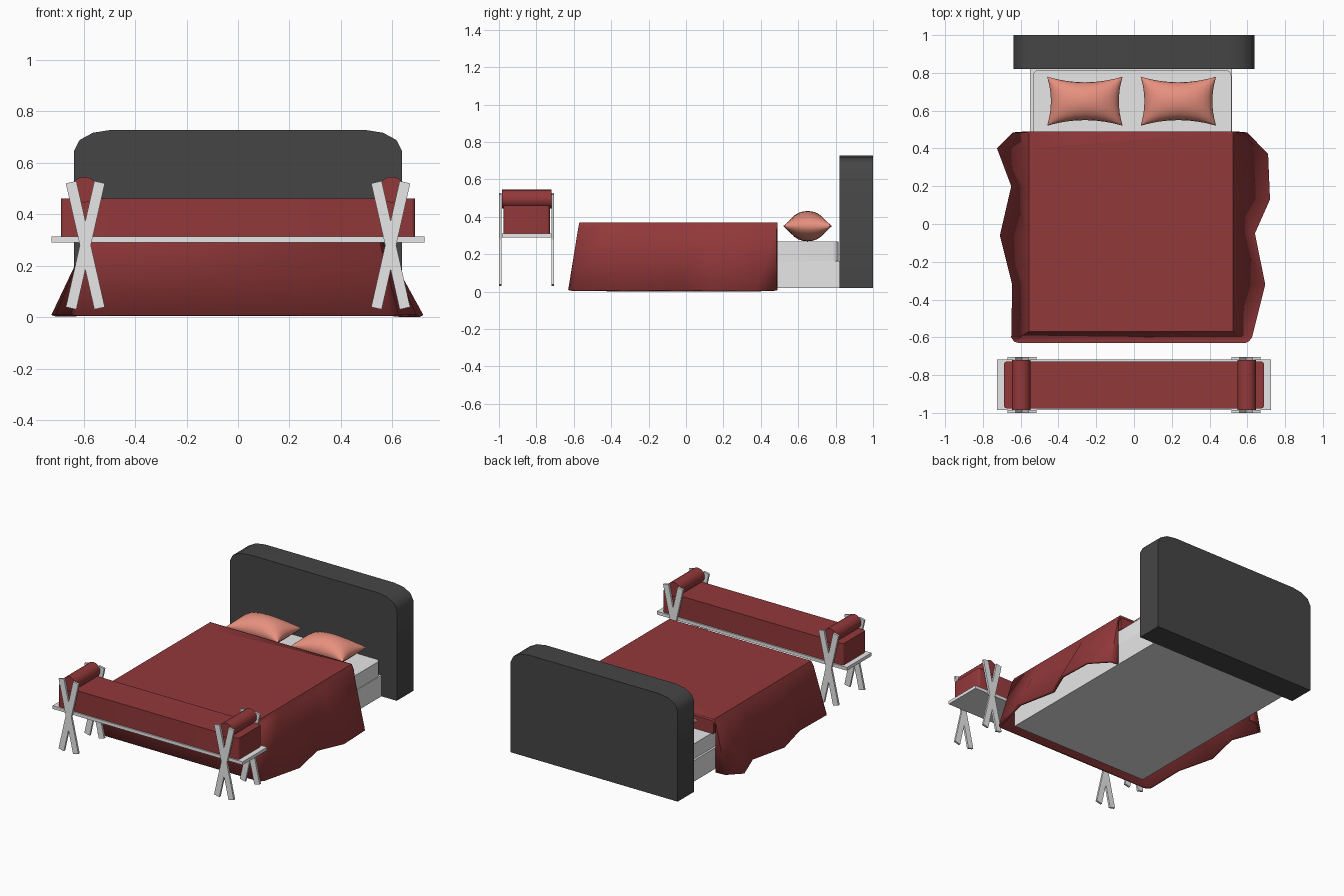
import bpy, bmesh, math
from mathutils import Matrix

if "Cube" in bpy.data.objects:
    bpy.data.objects.remove(bpy.data.objects["Cube"])


def material(name, rgb):
    m = bpy.data.materials.new(name)
    m.diffuse_color = (*rgb, 1)
    m.use_nodes = True
    m.node_tree.nodes["Principled BSDF"].inputs["Base Color"].default_value = m.diffuse_color
    return m


WHITE = material("pale grey", (0.8, 0.8, 0.8))
CHARCOAL = material("charcoal", (0.06, 0.06, 0.06))
RED = material("dark red", (0.29, 0.04, 0.042))
CORAL = material("coral", (0.80, 0.28, 0.21))


def finish(bm, name, mat, smooth=None):
    bmesh.ops.recalc_face_normals(bm, faces=bm.faces)
    mesh = bpy.data.meshes.new(name)
    bm.to_mesh(mesh)
    bm.free()
    mesh.materials.append(mat)
    if smooth:
        mesh.shade_smooth()
        mesh.set_sharp_from_angle(angle=math.radians(smooth))
    ob = bpy.data.objects.new(name, mesh)
    bpy.context.collection.objects.link(ob)
    return ob


def box(name, mat, x, y, z, corner=0, tilt=0):
    """Box from (min, max) ranges; corner rounds the upright edges, tilt turns about y."""
    bm = bmesh.new()
    bmesh.ops.create_cube(bm, size=1)
    bmesh.ops.scale(bm, vec=(x[1] - x[0], y[1] - y[0], z[1] - z[0]), verts=bm.verts)
    if corner:
        upright = [e for e in bm.edges if abs(e.verts[0].co.z - e.verts[1].co.z) > 1e-4]
        bmesh.ops.bevel(bm, geom=upright, offset=corner, segments=3, profile=0.5, affect='EDGES')
    bmesh.ops.rotate(bm, matrix=Matrix.Rotation(tilt, 3, 'Y'), verts=bm.verts)
    bmesh.ops.translate(bm, vec=(sum(x) / 2, sum(y) / 2, sum(z) / 2), verts=bm.verts)
    return finish(bm, name, mat, 40 if corner else None)


# headboard: profile with rounded top corners, extruded along y
half = [(0.637, 0.02), (0.637, 0.645), (0.615, 0.688), (0.563, 0.716), (0.493, 0.727)]
outline = half + [(-x, z) for x, z in reversed(half)]
bm = bmesh.new()
face = bm.faces.new([bm.verts.new((x, 0.82, z)) for x, z in outline])
ext = bmesh.ops.extrude_face_region(bm, geom=[face], use_keep_orig=True)
bmesh.ops.translate(bm, vec=(0, 0.18, 0), verts=[v for v in ext["geom"] if isinstance(v, bmesh.types.BMVert)])
finish(bm, "headboard", CHARCOAL, 35)

# bed base and mattress
box("bed_base", WHITE, (-0.55, 0.52), (-0.57, 0.82), (0.02, 0.165))
box("mattress", WHITE, (-0.535, 0.515), (-0.555, 0.815), (0.165, 0.268), corner=0.03)

# blanket: wavy hem lofted up to a rectangular top, open at the head end
hem = [(-0.57, 0.49), (-0.64, 0.485), (-0.725, 0.40), (-0.65, 0.20), (-0.71, -0.06), (-0.645, -0.32),
       (-0.65, -0.60), (-0.635, -0.623), (-0.61, -0.63), (0.59, -0.63), (0.61, -0.62), (0.625, -0.60),
       (0.695, -0.32), (0.64, -0.05), (0.72, 0.13), (0.71, 0.37), (0.60, 0.485), (0.54, 0.49)]


def ring(bm, xl, xr, front, z):
    return [bm.verts.new((max(xl, min(xr, x)), max(front, y), z)) for x, y in hem]


bm = bmesh.new()
rings = [ring(bm, -9, 9, -9, 0.008), ring(bm, -0.57, 0.54, -0.577, 0.335), ring(bm, -0.555, 0.525, -0.57, 0.37)]
for lo, hi in zip(rings, rings[1:]):
    for i in range(len(hem) - 1):
        bm.faces.new((lo[i], lo[i + 1], hi[i + 1], hi[i]))
bm.faces.new(rings[-1])
bmesh.ops.remove_doubles(bm, verts=bm.verts, dist=0.0005)
blanket = finish(bm, "blanket", RED, 35)
blanket.data.update()
sol = blanket.modifiers.new("thickness", 'SOLIDIFY')
sol.thickness = 0.018
top = max(blanket.data.polygons, key=lambda p: p.center.z)
sol.offset = -1 if top.normal.z > 0 else 1
# padding that closes the gap over the mattress
box("blanket_padding", RED, (-0.55, 0.52), (-0.55, 0.488), (0.268, 0.36))

# pillows: pinched cushions with pointed corners
N = 12
for side, cx in (("left", -0.26), ("right", 0.235)):
    bm = bmesh.new()
    for s in (1, -1):
        g = []
        for i in range(N + 1):
            u = math.sin(math.pi * (i / N - 0.5))
            row = []
            for j in range(N + 1):
                v = math.sin(math.pi * (j / N - 0.5))
                x = cx + 0.2 * u * (1 - 0.1 * (1 - v * v))
                y = 0.65 + 0.13 * v * (1 - 0.23 * (1 - u * u))
                z = 0.35 + s * 0.081 * math.sqrt(max(0, (1 - u * u) * (1 - v * v)))
                row.append(bm.verts.new((x, y, z)))
            g.append(row)
        for i in range(N):
            for j in range(N):
                bm.faces.new((g[i][j], g[i + 1][j], g[i + 1][j + 1], g[i][j + 1]))
    bmesh.ops.remove_doubles(bm, verts=bm.verts, dist=0.0003)
    finish(bm, side + "_pillow", CORAL, 60)

# bench plank and cushion
box("bench_plank", WHITE, (-0.725, 0.725), (-0.985, -0.718), (0.29, 0.312))
box("bench_cushion", RED, (-0.688, 0.688), (-0.976, -0.728), (0.312, 0.46), corner=0.015)

# bolsters and crossed legs at both bench ends
for side, s in (("left", -1), ("right", 1)):
    bm = bmesh.new()
    bmesh.ops.create_cone(bm, cap_ends=True, segments=20, radius1=0.05, radius2=0.05, depth=0.264)
    bmesh.ops.rotate(bm, matrix=Matrix.Rotation(math.pi / 2, 3, 'X'), verts=bm.verts)
    bmesh.ops.translate(bm, vec=(s * 0.597, -0.852, 0.495), verts=bm.verts)
    finish(bm, side + "_bolster", RED, 35)
    for place, y in (("front", -0.993), ("back", -0.712)):
        for k in (-1, 1):
            cx = s * 0.593
            box(f"{side}_{place}_leg", WHITE, (cx - 0.021, cx + 0.021), (y - 0.007, y + 0.007),
                (0.028, 0.53), tilt=k * 0.222)
